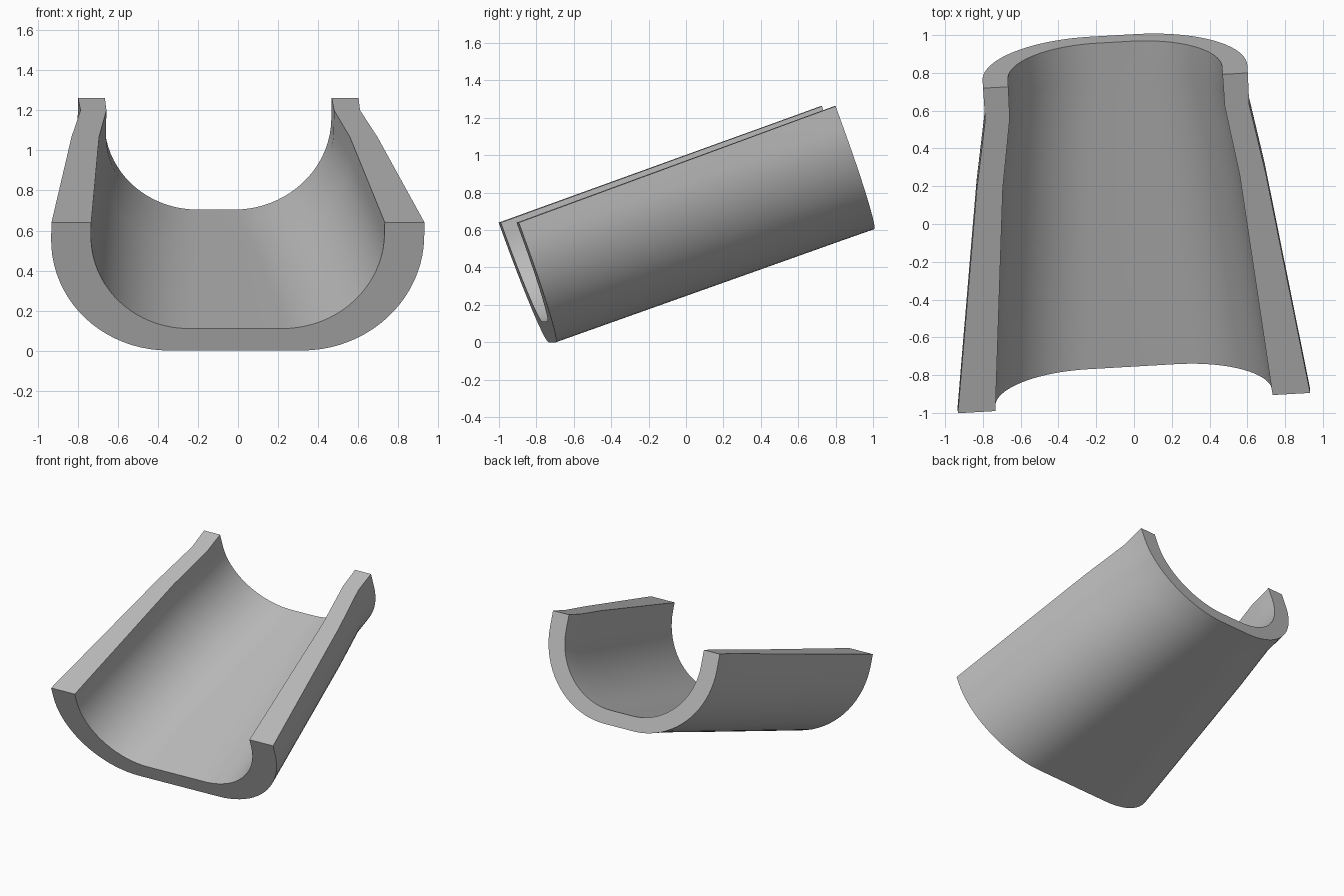
import bpy, bmesh
from math import sin, cos, pi, radians
from mathutils import Matrix

cube = bpy.data.objects.get("Cube")
if cube:
    bpy.data.objects.remove(cube)

grey = bpy.data.materials.new("plain grey")
grey.use_nodes = True
colour = (0.5, 0.5, 0.5, 1)
grey.diffuse_color = colour
grey.node_tree.nodes["Principled BSDF"].inputs["Base Color"].default_value = colour

ARC_STEPS = 20


def u_profile(half_width, depth, radius):
    """U outline hanging from the rim: straight sides, round corners, flat base."""
    right = [(half_width, 0)]
    for i in range(ARC_STEPS + 1):
        a = pi / 2 * i / ARC_STEPS
        right.append((half_width - radius + radius * cos(a),
                      radius - depth - radius * sin(a)))
    return right + [(-x, z) for x, z in reversed(right)]


# Stations along the trough: distance, then outer and inner (half width, depth, radius)
stations = [
    (0.00, (0.934, 0.681, 0.60), (0.735, 0.564, 0.50)),
    (1.25, (0.766, 0.694, 0.59), (0.628, 0.584, 0.485)),
    (1.64, (0.700, 0.698, 0.58), (0.570, 0.592, 0.477)),
    (1.82, (0.702, 0.700, 0.58), (0.568, 0.594, 0.477)),
]

# Loft closed cross-sections into a solid trough
bm = bmesh.new()
rings = []
for y, outer, inner in stations:
    outline = u_profile(*outer) + u_profile(*inner)[::-1]
    rings.append([bm.verts.new((x, y, z)) for x, z in outline])

count = len(rings[0])
for near, far in zip(rings, rings[1:]):
    for i in range(count):
        j = (i + 1) % count
        bm.faces.new((near[i], near[j], far[j], far[i]))

# End caps, as strips between the outer and inner outlines
for ring in (rings[0], rings[-1]):
    for i in range(count // 2 - 1):
        bm.faces.new((ring[i], ring[i + 1], ring[count - 2 - i], ring[count - 1 - i]))
bmesh.ops.recalc_face_normals(bm, faces=bm.faces)

# Tilt the back upwards and turn it slightly
placement = (Matrix.Translation((0, -0.948, 0.64))
             @ Matrix.Rotation(radians(3.3), 4, "Z")
             @ Matrix.Rotation(radians(20), 4, "X"))
bm.transform(placement)

mesh = bpy.data.meshes.new("curved_trough")
bm.to_mesh(mesh)
bm.free()
mesh.materials.append(grey)
trough = bpy.data.objects.new("curved_trough", mesh)
bpy.context.collection.objects.link(trough)

bpy.ops.object.select_all(action="DESELECT")
trough.select_set(True)
bpy.context.view_layer.objects.active = trough
bpy.ops.object.shade_smooth_by_angle(angle=radians(35))
